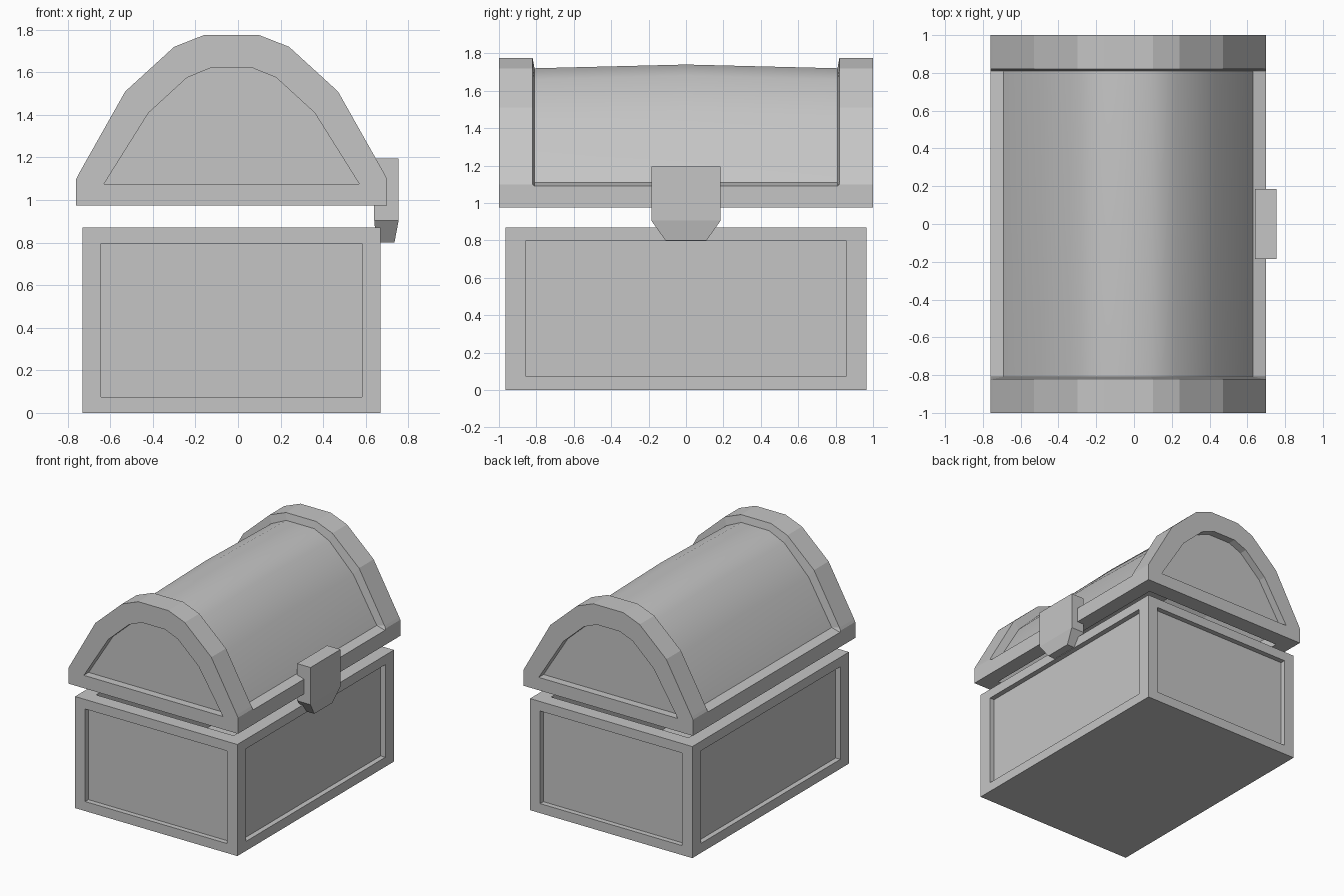
import bpy, bmesh
from mathutils import Vector

cube = bpy.data.objects.get("Cube")
if cube:
    bpy.data.objects.remove(cube, do_unlink=True)

CX = -0.03  # the chest body sits slightly off centre because of the clasp

grey = bpy.data.materials.new("plain_grey")
grey.use_nodes = True
colour = (0.56, 0.56, 0.56, 1)
grey.diffuse_color = colour
grey.node_tree.nodes["Principled BSDF"].inputs["Base Color"].default_value = colour


def finish(bm, name):
    bmesh.ops.recalc_face_normals(bm, faces=bm.faces[:])
    mesh = bpy.data.meshes.new(name)
    bm.to_mesh(mesh)
    bm.free()
    mesh.materials.append(grey)
    obj = bpy.data.objects.new(name, mesh)
    bpy.context.collection.objects.link(obj)
    return obj


def loft(bm, rings):
    """Skin a list of closed point rings and cap both ends."""
    loops = [[bm.verts.new(p) for p in ring] for ring in rings]
    n = len(loops[0])
    for a, b in zip(loops, loops[1:]):
        for i in range(n):
            j = (i + 1) % n
            bm.faces.new((a[i], a[j], b[j], b[i]))
    bm.faces.new(loops[0])
    bm.faces.new(loops[-1])


def section(half, y, lift=0):
    """Mirror a half profile about the chest centre at depth y."""
    pts = [(w, z + (lift if z > 1.2 else 0)) for w, z in half]
    return ([Vector((CX + w, y, z)) for w, z in pts] +
            [Vector((CX - w, y, z)) for w, z in reversed(pts)])


def recess(bm, face, margin, depth):
    """Inset a face by a separate margin on each axis, then push it inwards."""
    normal, centre = face.normal.copy(), face.calc_center_median()
    bmesh.ops.inset_individual(bm, faces=[face], thickness=0.01)
    for v in face.verts:
        for k in range(3):
            if abs(normal[k]) < 0.5:
                side = 1 if v.co[k] > centre[k] else -1
                v.co[k] += side * (0.01 - margin[k])
    ring = bmesh.ops.extrude_discrete_faces(bm, faces=[face])["faces"][0]
    bmesh.ops.translate(bm, verts=ring.verts[:], vec=-normal * depth)


# Base box: four recessed side panels and an open top
bm = bmesh.new()
bmesh.ops.create_cube(bm, size=1)
for v in bm.verts:
    v.co = (CX + v.co.x * 1.4, v.co.y * 1.93, (v.co.z + 0.5) * 0.87)
bm.normal_update()
for f in bm.faces[:]:
    if f.normal.z > 0.5:
        recess(bm, f, (0.11, 0.11, 0), 0.78)
    elif abs(f.normal.z) < 0.5:
        recess(bm, f, (0.09, 0.11, 0.077), 0.04)
finish(bm, "base_box")

# Lid: raised end bands, a slightly bulging barrel and recessed end panels
band = [(.73, .975), (.73, 1.1), (.72, 1.12), (.5, 1.51), (.27, 1.72), (.13, 1.775)]
barrel = [(.73, .975), (.73, 1.09), (.66, 1.11), (.46, 1.45), (.25, 1.66), (.12, 1.72)]
panel = [(.6, 1.075), (.584, 1.1), (.572, 1.12), (.39, 1.41), (.21, 1.575), (.1, 1.62)]
half_lid = [(panel, .94), (panel, 1), (band, 1), (band, .82), (barrel, .81)]
rings = [section(p, -y) for p, y in half_lid]
rings.append(section(barrel, 0, 0.02))
rings += [section(p, y) for p, y in reversed(half_lid)]
bm = bmesh.new()
loft(bm, rings)
for f in bm.faces:
    f.smooth = all(abs(v.co.y) < 0.815 and v.co.z > 1.105 for v in f.verts)
lid = finish(bm, "lid")

# Hollow underside of the lid
cavity = [(.61, .9), (.61, 1.08), (.4, 1.38), (.2, 1.55)]
bm = bmesh.new()
loft(bm, [section(cavity, -.87), section(cavity, .87)])
cutter = finish(bm, "lid_cutter")
cutter.hide_render = True
mod = lid.modifiers.new("hollow", "BOOLEAN")
mod.operation = "DIFFERENCE"
mod.solver = "EXACT"
mod.object = cutter
bpy.context.view_layer.update()
hollow = bpy.data.meshes.new_from_object(
    lid.evaluated_get(bpy.context.evaluated_depsgraph_get()))
lid.modifiers.clear()
lid.data = hollow
bpy.data.objects.remove(cutter, do_unlink=True)

# Clasp: a block whose lower end tapers on every side
bm = bmesh.new()
loft(bm, [[Vector((x, y, z)) for x, y in ((x0, -w), (x1, -w), (x1, w), (x0, w))]
          for x0, x1, w, z in ((.64, .755, .185, 1.195),
                               (.64, .755, .185, .905),
                               (.65, .735, .11, .8))])
finish(bm, "clasp")
